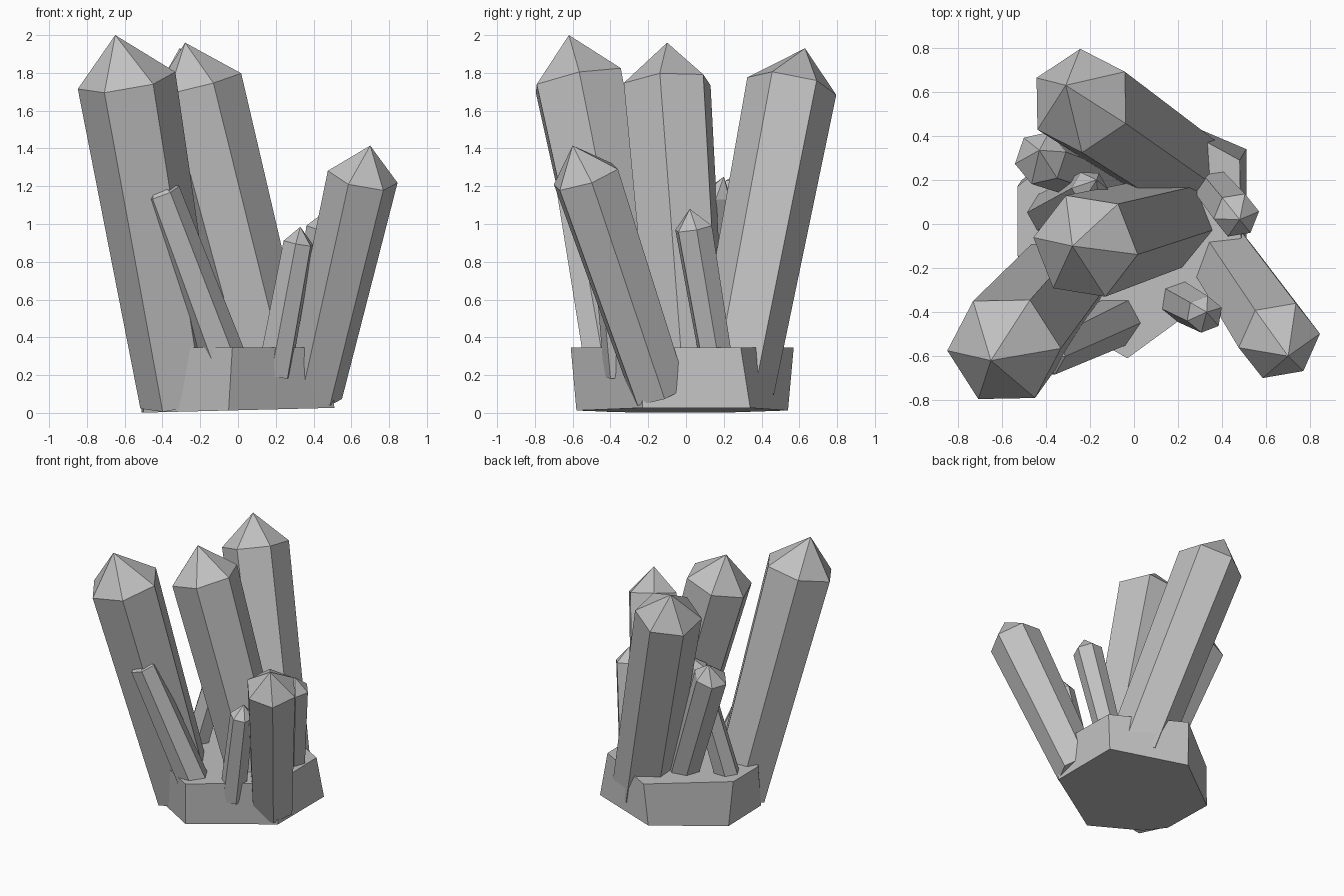
import bpy
from math import cos, sin, radians, tau
from mathutils import Vector

cube = bpy.data.objects.get("Cube")
if cube:
    bpy.data.objects.remove(cube)

# Single stone grey used throughout
stone = bpy.data.materials.new("stone_grey")
stone.use_nodes = True
GREY = (0.53, 0.53, 0.53, 1)
stone.diffuse_color = GREY
stone.node_tree.nodes["Principled BSDF"].inputs["Base Color"].default_value = GREY


def add_mesh(name, verts, faces):
    mesh = bpy.data.meshes.new(name)
    mesh.from_pydata(verts, [], faces)
    mesh.materials.append(stone)
    obj = bpy.data.objects.new(name, mesh)
    bpy.context.collection.objects.link(obj)
    return obj


def side_quads(n):
    return [(i, (i + 1) % n, n + (i + 1) % n, n + i) for i in range(n)]


def crystal(name, base, shoulder, tip, r_base, r_top, phase, n=6):
    """Tapered leaning prism with a pointed cap."""
    base, shoulder = Vector(base), Vector(shoulder)
    axis = (shoulder - base).normalized()
    e1 = Vector((1, 0, 0))
    e1 = (e1 - axis * e1.dot(axis)).normalized()
    e2 = axis.cross(e1)
    verts = []
    for centre, r in ((base, r_base), (shoulder, r_top)):
        for i in range(n):
            a = radians(phase) + tau * i / n
            verts.append(centre + r * (cos(a) * e1 + sin(a) * e2))
    verts.append(Vector(tip))
    faces = side_quads(n) + [tuple(reversed(range(n)))]
    faces += [(n + i, n + (i + 1) % n, 2 * n) for i in range(n)]
    return add_mesh(name, verts, faces)


# Rock base: irregular many-sided slab
bottom = [(.51, -.23), (.51, .34), (-.05, .54), (-.51, .20), (-.50, -.22), (-.39, -.37), (-.05, -.58)]
top = [(.49, -.23), (.48, .29), (-.03, .57), (-.53, .17), (-.53, -.14), (-.31, -.45), (-.03, -.61)]
n = len(bottom)
verts = [(x, y, .014 + .025 * x) for x, y in bottom] + [(x, y, .345) for x, y in top]
add_mesh("rock_base", verts,
         side_quads(n) + [tuple(reversed(range(n))), tuple(range(n, 2 * n))])

# Large crystals
crystal("large_crystal_front", (-.30, -.23, .06), (-.59, -.57, 1.76), (-.65, -.62, 2.0), .22, .262, 3)
crystal("large_crystal_middle", (.20, .02, .1), (-.22, -.10, 1.74), (-.28, -.10, 1.96), .21, .247, -8)
crystal("large_crystal_back", (.20, .255, .14), (-.24, .56, 1.73), (-.31, .63, 1.93), .215, .24, 31)
crystal("medium_crystal_side", (.395, -.14, .1), (.66, -.53, 1.25), (.70, -.60, 1.415), .16, .19, 6)

# Small crystals
crystal("small_crystal_front", (-.01, -.41, .12), (-.405, -.595, 1.165), (-.44, -.61, 1.24), .12, .1, 0)
crystal("small_crystal_near", (.19, -.34, .2), (.32, -.41, .9), (.33, -.40, .985), .095, .085, 20)
crystal("small_crystal_side", (.34, .19, .1), (.465, .04, .98), (.48, .02, 1.08), .09, .105, 8)
crystal("small_crystal_rear", (-.03, .16, .1), (-.425, .30, 1.19), (-.43, .335, 1.30), .11, .125, 10)
crystal("small_crystal_inner", (-.41, .04, .25), (-.20, .16, 1.15), (-.17, .20, 1.25), .095, .085, 0)
